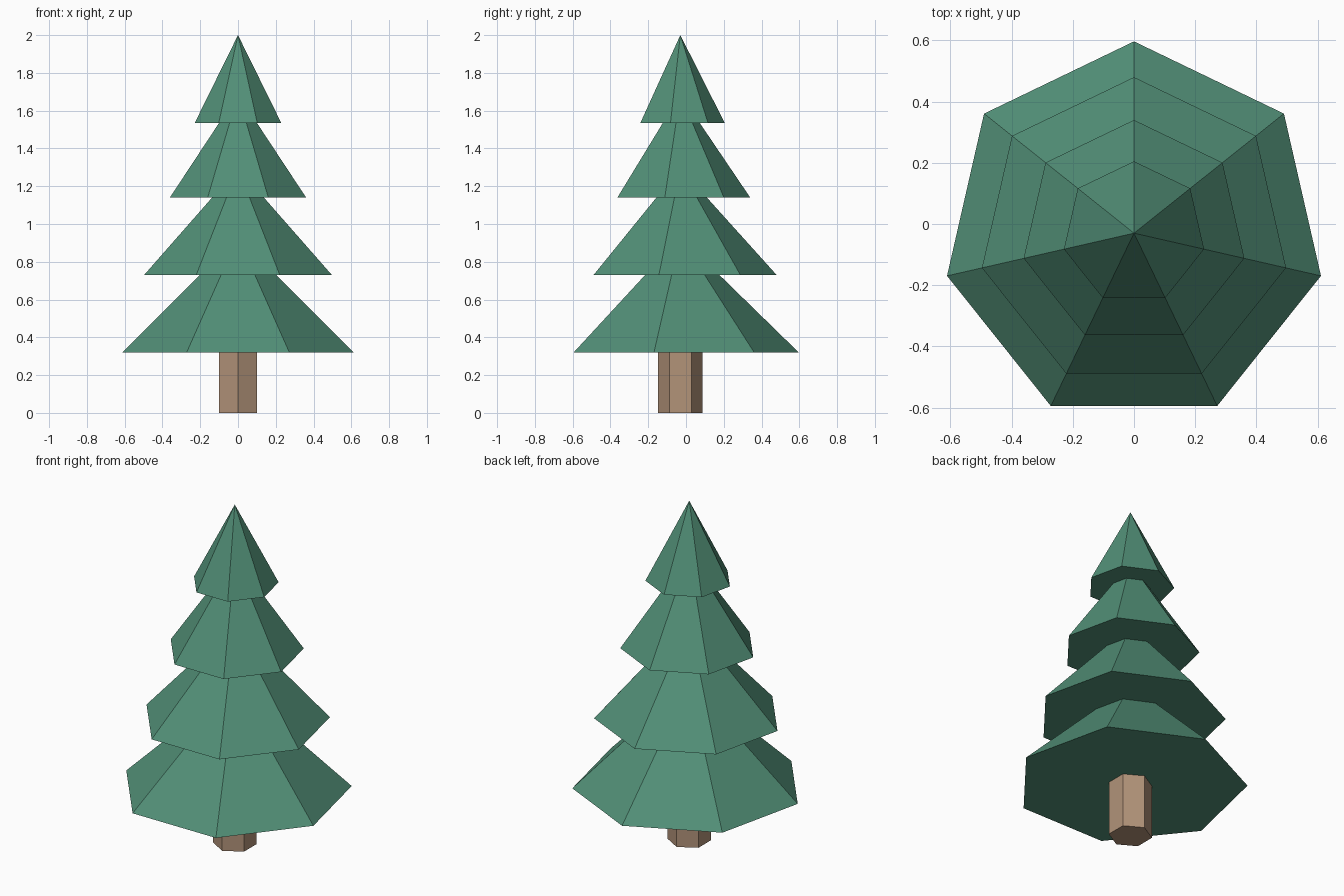
import bpy
import math

cube = bpy.data.objects.get("Cube")
if cube:
    bpy.data.objects.remove(cube, do_unlink=True)

AXIS_Y = -0.03


def make_material(name, rgb):
    mat = bpy.data.materials.new(name)
    mat.use_nodes = True
    colour = (*rgb, 1.0)
    mat.diffuse_color = colour
    mat.node_tree.nodes["Principled BSDF"].inputs["Base Color"].default_value = colour
    return mat


def tapered_prism(name, sides, r_bottom, r_top, z_bottom, z_top, mat):
    """Flat-shaded cone, frustum or prism with one corner towards the back (+y)."""
    bpy.ops.mesh.primitive_cone_add(
        vertices=sides, radius1=r_bottom, radius2=r_top, depth=z_top - z_bottom,
        location=(0, AXIS_Y, (z_bottom + z_top) / 2))
    obj = bpy.context.object
    obj.name = obj.data.name = name
    # Turn the first corner to +y, whatever direction it starts in
    corner = obj.data.vertices[0].co
    obj.rotation_euler.z = math.pi / 2 - math.atan2(corner.y, corner.x)
    obj.data.materials.append(mat)
    return obj


green = make_material("needle green", (0.084, 0.275, 0.184))
brown = make_material("bark brown", (0.445, 0.292, 0.191))

# Hexagonal trunk, running a little way into the lowest tier
tapered_prism("trunk", 6, 0.117, 0.117, 0.0, 0.36, brown)

# Seven-sided foliage tiers: name, base radius, base height, apex height
tiers = [
    ("bottom_foliage", 0.627, 0.32, 0.932),
    ("lower_foliage", 0.51, 0.73, 1.296),
    ("upper_foliage", 0.37, 1.14, 1.687),
    ("top_foliage", 0.235, 1.535, 2.0),
]
for name, radius, base, apex in tiers:
    tapered_prism(name, 7, radius, 0.0, base, apex, green)
